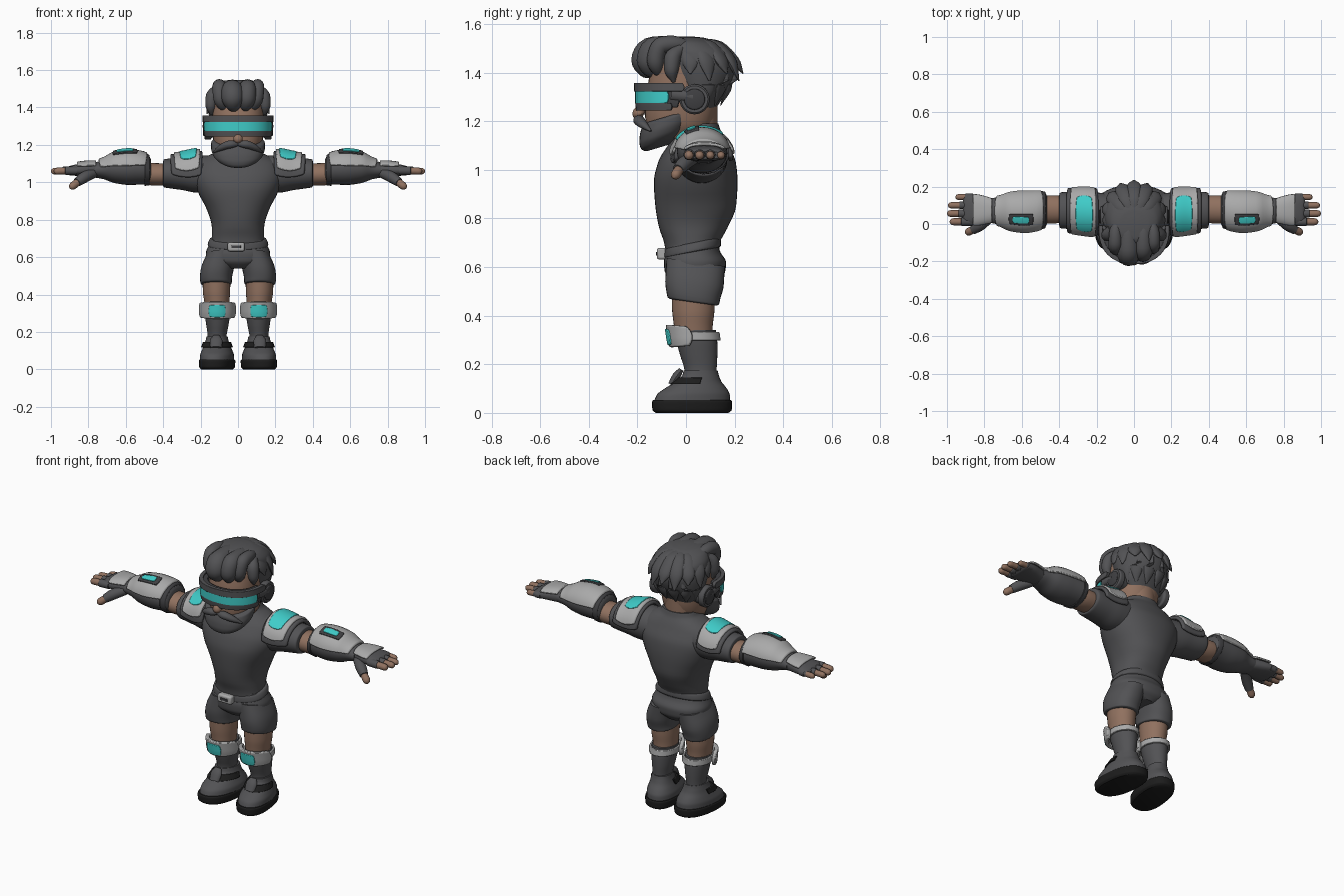
import bpy, bmesh
from math import cos, sin, pi, radians
from mathutils import Vector

if "Cube" in bpy.data.objects:
    bpy.data.objects.remove(bpy.data.objects["Cube"])


def material(name, r, g, b):
    m = bpy.data.materials.new(name)
    m.use_nodes = True
    m.diffuse_color = (r, g, b, 1)
    m.node_tree.nodes["Principled BSDF"].inputs["Base Color"].default_value = (r, g, b, 1)
    return m


CHARCOAL = material("charcoal", .085, .085, .09)
TRIM = material("dark trim", .05, .05, .054)
BLACK = material("sole black", .012, .012, .012)
GREY = material("armour grey", .4, .4, .4)
SKIN = material("skin", .28, .165, .115)
CYAN = material("glowing cyan", .05, .6, .58)


def finish(name, bm, mat, mirror=False, bevel=0):
    bmesh.ops.recalc_face_normals(bm, faces=bm.faces[:])
    mesh = bpy.data.meshes.new(name)
    bm.to_mesh(mesh)
    bm.free()
    mesh.materials.append(mat)
    ob = bpy.data.objects.new(name, mesh)
    bpy.context.collection.objects.link(ob)
    bpy.ops.object.select_all(action='DESELECT')
    ob.select_set(True)
    bpy.context.view_layer.objects.active = ob
    bpy.ops.object.shade_smooth_by_angle(angle=radians(42))
    if bevel:
        b = ob.modifiers.new("soft edges", 'BEVEL')
        b.width, b.segments, b.limit_method = bevel, 2, 'ANGLE'
        b.angle_limit = radians(50)
    if mirror:
        ob.modifiers.new("mirror", 'MIRROR').use_mirror_merge = False
    return ob


def sample(rings, t):
    """Monotone smooth interpolation of ring values at t."""
    last = len(rings) - 1
    k = 0
    while k < last - 1 and t > rings[k + 1][0]:
        k += 1
    h = rings[k + 1][0] - rings[k][0]
    u = (t - rings[k][0]) / h

    def slope(i, c):
        d = [(rings[j + 1][c] - rings[j][c]) / (rings[j + 1][0] - rings[j][0])
             for j in (i - 1, i) if 0 <= j < last]
        if len(d) == 1:
            return d[0]
        return 0 if d[0] * d[1] <= 0 else 2 * d[0] * d[1] / (d[0] + d[1])
    return [a + u * u * (3 - 2 * u) * (b - a) + h * u * (1 - u) *
            ((1 - u) * slope(k, c) - u * slope(k + 1, c))
            for c, (a, b) in enumerate(zip(rings[k], rings[k + 1])) if c]


def steps(rings, n=4):
    ts = [a[0] + (b[0] - a[0]) * i / n for a, b in zip(rings, rings[1:]) for i in range(n)]
    return ts + [rings[-1][0]]


def point(axis, rings, t, a, p=2, tilt=0, splay=0, off=0):
    c1, c2, r1, r2 = sample(rings, t)

    def power(x):
        return (1 if x > 0 else -1) * abs(x) ** (2 / p)
    du, dv = (r1 + off) * power(cos(a)), (r2 + off) * power(sin(a))
    if axis == 'z':
        return Vector((c1 + du + splay * dv, c2 + dv, t + tilt * dv))
    return Vector((t, c1 + du, c2 + dv))


def skin_rows(bm, rows):
    vs = [[bm.verts.new(p) for p in row] for row in rows]
    n = len(vs[0])
    for a, b in zip(vs, vs[1:]):
        for i in range(n):
            bm.faces.new((a[i], a[(i + 1) % n], b[(i + 1) % n], b[i]))
    bm.faces.new(vs[0])
    bm.faces.new(vs[-1])


def loft(name, axis, rings, mat, mirror=False, n=32, bevel=0, **kw):
    """Solid through rings of (position, centre, centre, radius, radius)."""
    bm = bmesh.new()
    skin_rows(bm, [[point(axis, rings, t, 2 * pi * i / n, **kw) for i in range(n)]
                   for t in steps(rings)])
    return finish(name, bm, mat, mirror, bevel)


def tube(name, pts, mat, mirror=False, flat=1, ref=(0, 0, 1), n=14):
    """Tapered tube through points of (x, y, z, radius)."""
    rings = [(i, *p) for i, p in enumerate(pts)]
    path = [sample(rings, t) for t in steps(rings)]
    rows = []
    for i, (x, y, z, r) in enumerate(path):
        lo, hi = path[max(i - 1, 0)], path[min(i + 1, len(path) - 1)]
        tan = (Vector(hi[:3]) - Vector(lo[:3])).normalized()
        side = tan.cross(Vector(ref)).normalized()
        up = side.cross(tan)
        rows.append([Vector((x, y, z)) + r * (cos(a) * side + flat * sin(a) * up)
                     for a in (2 * pi * j / n for j in range(n))])
    bm = bmesh.new()
    skin_rows(bm, rows)
    return finish(name, bm, mat, mirror)


def plate(name, axis, rings, span, arc, off, thick, mat, mirror=False, soft=.3, bevel=.005, n=14, **kw):
    """Curved plate wrapped on a ring profile; soft rounds its corners."""
    tc, th = (span[0] + span[1]) / 2, (span[1] - span[0]) / 2
    ac, ah = radians(arc[0] + arc[1]) / 2, radians(arc[1] - arc[0]) / 2
    bm = bmesh.new()
    layers = []
    for o in (off, off + thick):
        grid = []
        for i in range(n + 1):
            u = 2 * i / n - 1
            row = []
            for j in range(n + 1):
                v = 2 * j / n - 1
                t = tc + th * u * (1 - soft * v * v / 2) ** .5
                a = ac + ah * v * (1 - soft * u * u / 2) ** .5
                row.append(bm.verts.new(point(axis, rings, t, a, off=o, **kw)))
            grid.append(row)
        layers.append(grid)
        for i in range(n):
            for j in range(n):
                bm.faces.new((grid[i][j], grid[i + 1][j], grid[i + 1][j + 1], grid[i][j + 1]))
    rim = [(i, 0) for i in range(n)] + [(n, j) for j in range(n)] + \
          [(n - i, n) for i in range(n)] + [(0, n - j) for j in range(n)]
    for (a, b), (c, d) in zip(rim, rim[1:] + rim[:1]):
        bm.faces.new((layers[0][a][b], layers[0][c][d], layers[1][c][d], layers[1][a][b]))
    return finish(name, bm, mat, mirror, bevel)


def box(name, centre, size, mat, bevel):
    bm = bmesh.new()
    bmesh.ops.create_cube(bm, size=1)
    for v in bm.verts:
        v.co = Vector(centre) + Vector(a * b for a, b in zip(v.co, size))
    return finish(name, bm, mat, False, bevel)


# Torso, belt and shorts
loft("shirt", 'z', [(.65, 0, .027, .148, .108), (.7, 0, .025, .139, .115), (.76, 0, .03, .14, .14),
     (.85, 0, .04, .165, .166), (.95, 0, .04, .215, .172), (1.03, 0, .045, .24, .16),
     (1.1, 0, .05, .22, .125), (1.14, 0, .055, .165, .1), (1.165, 0, .055, .115, .086),
     (1.19, 0, .055, .1, .078)], CHARCOAL, p=2.2, n=40)
loft("shorts_hips", 'z', [(.54, 0, .04, .07, .09), (.58, 0, .037, .165, .124), (.62, 0, .037, .172, .128),
     (.66, 0, .03, .158, .112), (.69, 0, .027, .146, .105)], CHARCOAL, p=2.3)
loft("shorts_legs", 'z', [(.455, .117, .03, .074, .095), (.46, .117, .03, .083, .105),
     (.48, .118, .03, .085, .11), (.54, .11, .035, .088, .12), (.62, .085, .04, .08, .12)],
     CHARCOAL, True, tilt=-.14, p=2.3)
loft("belt", 'z', [(.66, 0, .027, .154, .112), (.665, 0, .027, .162, .117), (.695, 0, .027, .152, .115),
     (.7, 0, .027, .142, .108)], CHARCOAL, tilt=.2, p=2.2)
box("belt_buckle", (-.01, -.1, .655), (.09, .04, .048), GREY, .009)
box("buckle_slot", (-.01, -.121, .655), (.05, .006, .014), TRIM, .002)

# Legs, knee guards and shoes
loft("legs", 'z', [(.28, .11, .035, .06, .075), (.36, .113, .03, .067, .08), (.42, .115, .03, .073, .087),
     (.52, .115, .03, .075, .09)], SKIN, True)
sock = [(.1, .113, .055, .058, .075), (.17, .112, .06, .05, .066), (.24, .11, .052, .06, .077),
        (.31, .11, .042, .068, .085), (.34, .11, .038, .068, .085)]
loft("socks", 'z', sock, CHARCOAL, True)
plate("knee_bands", 'z', sock, (.298, .332), (-90, 269), .002, .012, GREY, True, soft=0)
plate("knee_guards", 'z', sock, (.27, .362), (-172, -8), .012, .022, GREY, True, soft=.5, bevel=.008)
plate("knee_lights", 'z', sock, (.278, .345), (-115, -63), .03, .009, CYAN, True, soft=.4, bevel=.003)
loft("soles", 'z', [(0, .112, .025, .082, .15), (.012, .112, .025, .092, .163), (.045, .112, .025, .094, .165),
     (.052, .112, .025, .09, .16)], BLACK, True, p=2.4, splay=-.12)
shoe = [(.048, .112, .025, .089, .156), (.075, .112, .03, .088, .15), (.1, .112, .04, .08, .128),
        (.13, .112, .052, .068, .093), (.155, .112, .06, .06, .075), (.175, .112, .06, .056, .07)]
loft("shoes", 'z', shoe, CHARCOAL, True, p=2.2, splay=-.12)
plate("shoe_straps", 'z', shoe, (.118, .145), (-185, 5), .002, .01, BLACK, True, soft=0, splay=-.12)
tube("shoe_tongues", [(.117, -.06, .115, .03), (.117, -.04, .15, .034), (.116, -.02, .178, .02)],
     CHARCOAL, True, flat=.5)

# Sleeves and shoulder pads
sleeve = [(.12, .06, 1.04, .1, .1), (.22, .065, 1.045, .105, .1), (.3, .07, 1.045, .1, .086),
          (.385, .073, 1.048, .097, .077), (.398, .073, 1.048, .091, .073), (.401, .073, 1.048, .07, .06)]
loft("sleeves", 'x', sleeve, CHARCOAL, True)
plate("shoulder_frames", 'x', sleeve, (.19, .362), (-5, 190), .004, .02, CHARCOAL, True, bevel=.008)
plate("shoulder_plates", 'x', sleeve, (.202, .342), (10, 172), .018, .016, GREY, True, soft=.35, bevel=.006)
plate("shoulder_lights", 'x', sleeve, (.22, .312), (52, 142), .03, .008, CYAN, True, soft=.5, bevel=.003)

# Arms and gauntlets
loft("elbows", 'x', [(.36, .078, 1.042, .07, .058), (.44, .078, 1.042, .075, .06),
     (.52, .075, 1.05, .07, .058)], SKIN, True)
arm = [(.465, .075, 1.062, .075, .06), (.475, .075, 1.065, .092, .074), (.52, .07, 1.072, .1, .084),
       (.58, .066, 1.074, .103, .088), (.66, .067, 1.074, .095, .078), (.72, .07, 1.069, .074, .052),
       (.765, .072, 1.065, .066, .04)]
loft("gauntlets", 'x', arm, CHARCOAL, True)
plate("gauntlet_plates", 'x', arm, (.485, .745), (8, 172), 0, .014, GREY, True, soft=.3)
plate("gauntlet_screen_frames", 'x', arm, (.538, .67), (96, 128), .011, .009, TRIM, True, soft=.2, bevel=.003)
plate("gauntlet_screens", 'x', arm, (.56, .65), (103, 121), .015, .009, CYAN, True, soft=.4, bevel=.002)
plate("gauntlet_cuffs", 'x', arm, (.472, .5), (-90, 269), 0, .008, TRIM, True, soft=0)

# Hands
hand = [(.75, .073, 1.065, .058, .038), (.8, .075, 1.067, .07, .036), (.85, .077, 1.066, .08, .032),
        (.9, .08, 1.062, .082, .025), (.915, .08, 1.06, .07, .015)]
loft("glove_palms", 'x', hand, CHARCOAL, True, p=2.5)
plate("hand_plates", 'x', hand, (.758, .862), (25, 160), .002, .012, GREY, True, p=2.5, soft=.2)
for i, tip in enumerate((.985, 1, .995, .955)):
    y, r = .012 + .044 * i, .021 - .001 * i
    tube(f"glove_finger_{i + 1}", [(.86, y, 1.062, r), (tip - .065, y, 1.062, r + .002),
         (tip - .06, y, 1.062, r - .004)], CHARCOAL, True)
    tube(f"fingertip_{i + 1}", [(tip - .08, y, 1.062, r - .002), (tip - .025, y, 1.06, r - .002),
         (tip - .008, y, 1.058, r * .72), (tip, y, 1.057, r * .2)], SKIN, True)
tube("glove_thumbs", [(.77, .035, 1.05, .026), (.82, -.005, 1.028, .03), (.86, -.032, 1, .024)], CHARCOAL, True)
tube("thumb_tips", [(.845, -.022, 1.01, .019), (.88, -.04, .983, .021), (.893, -.047, .972, .015),
     (.899, -.05, .967, .003)], SKIN, True)

# Head, beard and nose
loft("neck", 'z', [(1.1, 0, .05, .085, .075), (1.2, 0, .05, .088, .08), (1.3, 0, .05, .1, .08)], SKIN)
loft("face", 'z', [(1.13, 0, -.03, .09, .1), (1.19, 0, -.025, .125, .14), (1.25, 0, -.02, .135, .148),
     (1.35, 0, -.01, .14, .147), (1.43, 0, 0, .14, .14), (1.48, 0, 0, .1, .1)], SKIN, p=2.3)
loft("beard", 'z', [(1.09, 0, -.115, .045, .045), (1.097, 0, -.112, .07, .062), (1.12, 0, -.1, .11, .088),
     (1.15, 0, -.088, .135, .104), (1.185, 0, -.078, .144, .11), (1.212, 0, -.072, .143, .108),
     (1.222, 0, -.07, .132, .1)], CHARCOAL, tilt=.3, p=2.3)
tube("moustache", [(0, -.19, 1.205, .012), (.04, -.193, 1.203, .024), (.085, -.178, 1.188, .02),
     (.13, -.145, 1.16, .004)], CHARCOAL, True, flat=.9)
tube("nose", [(0, -.165, 1.28, .012), (0, -.185, 1.25, .02), (0, -.195, 1.23, .026),
     (0, -.188, 1.212, .012)], SKIN, ref=(1, 0, 0))

# Visor and earpieces
visor = [(1.24, 0, -.025, .168, .168), (1.28, 0, -.025, .174, .172), (1.37, 0, -.025, .172, .172)]
plate("visor_band", 'z', visor, (1.255, 1.352), (-180, 0), -.03, .034, TRIM, p=2.3, soft=.1, n=24)
plate("visor_glass", 'z', visor, (1.272, 1.328), (-168, -12), 0, .012, CYAN, p=2.3, soft=.15, n=24)
plate("visor_brim", 'z', visor, (1.322, 1.358), (-184, 4), -.005, .022, CHARCOAL, p=2.3, soft=.1, n=24)
plate("visor_lower_rim", 'z', visor, (1.244, 1.276), (-172, -8), -.01, .022, CHARCOAL, p=2.3, soft=.1, n=24)
ear = [(.11, .05), (.14, .052), (.147, .062), (.172, .062), (.18, .055)]
loft("earpieces", 'x', [(x, .035, 1.29, r, r) for x, r in ear], CHARCOAL, True)
loft("earpiece_caps", 'x', [(x, .035, 1.29, r, r) for x, r in ((.175, .044), (.185, .042), (.188, .036))], TRIM, True)
tube("earpiece_arms", [(.155, -.06, 1.31, .03), (.16, .03, 1.3, .03)], CHARCOAL, True, flat=1)

# Hair: main mass, swept back locks and front quiff
loft("hair_mass", 'z', [(1.255, 0, .08, .1, .045), (1.3, 0, .065, .14, .09), (1.36, 0, .062, .156, .13),
     (1.42, 0, .055, .162, .15), (1.48, 0, .038, .155, .152), (1.52, 0, .015, .13, .125),
     (1.542, 0, 0, .085, .08), (1.548, 0, 0, .03, .03)], CHARCOAL)
for i in range(9):
    a = radians(-12 + 25.5 * i)
    c, s = cos(a), sin(a)
    drop = .03 * (i % 2)
    tube(f"crown_lock_{i + 1}", [(.04 * c, .02 + .04 * s, 1.535, .015), (.1 * c, .03 + .11 * s, 1.51, .038),
         (.148 * c, .05 + .15 * s, 1.45, .038), (.17 * c, .055 + .18 * s, 1.395 - drop, .004)],
         CHARCOAL, flat=.5)
for i in range(6):
    a = radians(15 + 30 * i)
    c, s = cos(a), sin(a)
    tube(f"nape_lock_{i + 1}", [(.13 * c, .05 + .13 * s, 1.42, .03), (.145 * c, .055 + .125 * s, 1.35, .036),
         (.12 * c, .06 + .085 * s, 1.265, .004)], CHARCOAL, flat=.4)
for i, (x, front, r) in enumerate(((-.1, -.13, .038), (-.03, -.165, .06), (.05, -.155, .048), (.105, -.125, .036))):
    tube(f"quiff_lock_{i + 1}", [(x * .8, .04, 1.5, r * .5), (x, -.05, 1.555 - r, r * .9),
         (x, front + .02, 1.545 - r, r), (x * .95, front, 1.45, r), (x * .8, front + .012, 1.405, r * .65),
         (x * .7, front + .03, 1.382, r * .1)], CHARCOAL, ref=(1, 0, 0))
tube("temple_locks", [(.12, -.02, 1.5, .02), (.138, -.055, 1.46, .034), (.145, -.06, 1.41, .03),
     (.14, -.05, 1.36, .006)], CHARCOAL, True, ref=(1, 0, 0))
